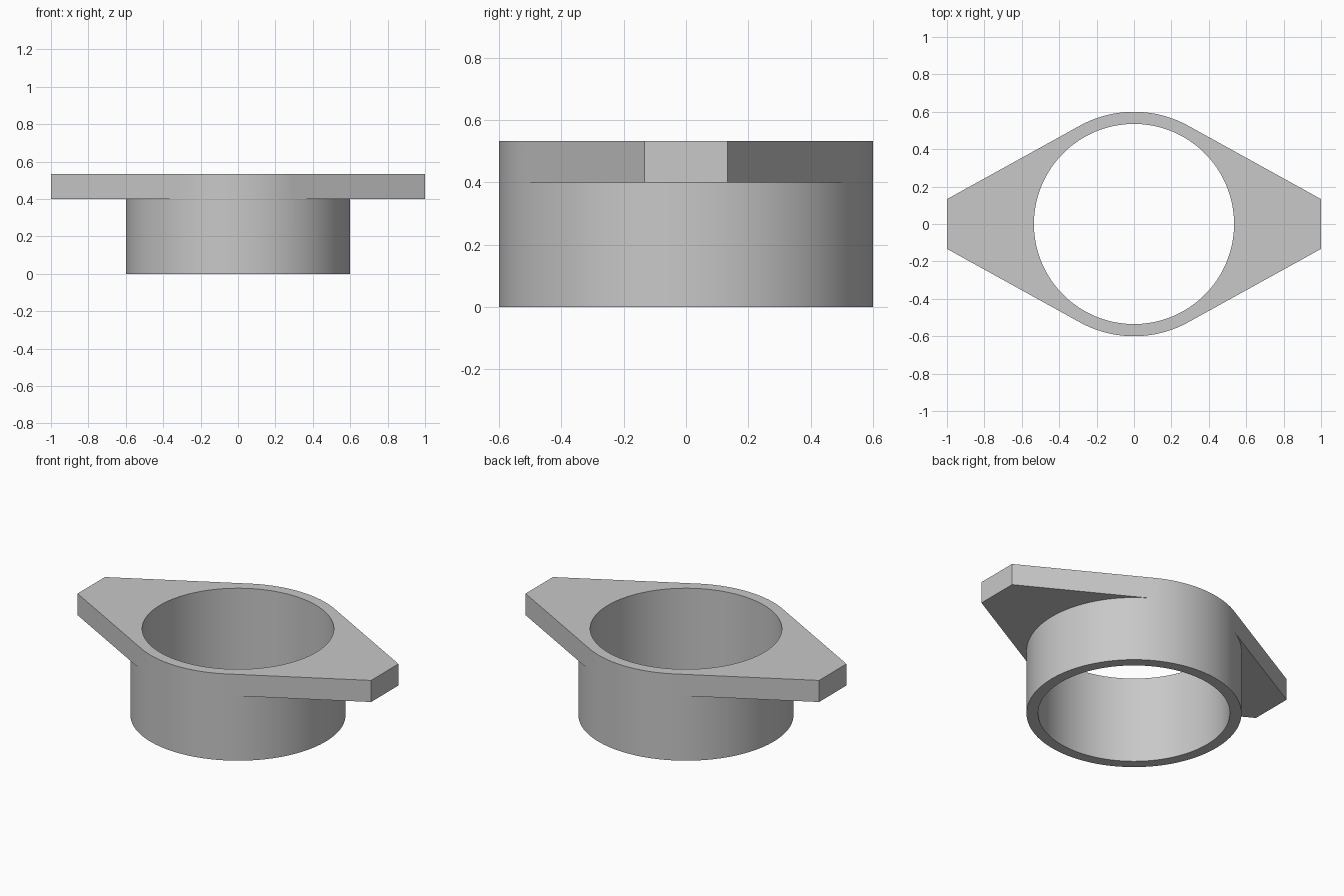
import bpy, bmesh
from math import sin, cos, acos, atan2, hypot, pi, radians

old = bpy.data.objects.get("Cube")
if old:
    bpy.data.objects.remove(old, do_unlink=True)

BORE, SLEEVE = 0.535, 0.6           # radii
FLANGE_Z, TOP_Z = 0.4, 0.533        # underside and top of the flange
TIP_X, TIP_Y = 1.0, 0.133           # corner of the flange tip

corner = atan2(TIP_Y, TIP_X)
tangent = corner + acos(SLEEVE / hypot(TIP_X, TIP_Y))


def span(a, b, n):
    return [a + (b - a) * i / n for i in range(n)]


# Angles of one quadrant, then mirrored around the full turn
quarter = span(0, corner, 4) + span(corner, tangent, 24) + span(tangent, pi / 2, 14)
half = quarter + [pi / 2] + [pi - a for a in reversed(quarter[1:])]
angles = half + [a + pi for a in half]


def flange_radius(a):
    """Outline: flat tip, straight side tangent to the sleeve, then the sleeve arc."""
    q = atan2(abs(sin(a)), abs(cos(a)))
    if q >= tangent - 1e-6:
        return SLEEVE
    return min(TIP_X / cos(q), SLEEVE / cos(q - tangent))


def bore(a):
    return BORE


def sleeve(a):
    return SLEEVE


# Closed cross-section swept around the axis
section = [(bore, 0), (sleeve, 0), (sleeve, FLANGE_Z),
           (flange_radius, FLANGE_Z), (flange_radius, TOP_Z), (bore, TOP_Z)]

bm = bmesh.new()
rings = [[bm.verts.new((r(a) * cos(a), r(a) * sin(a), z)) for a in angles]
         for r, z in section]
n = len(angles)
for k, ring in enumerate(rings):
    nxt = rings[(k + 1) % len(rings)]
    for i in range(n):
        j = (i + 1) % n
        bm.faces.new((ring[i], ring[j], nxt[j], nxt[i]))
# Merge where the flange outline meets the sleeve
bmesh.ops.remove_doubles(bm, verts=bm.verts, dist=1e-5)
bmesh.ops.recalc_face_normals(bm, faces=bm.faces)

mesh = bpy.data.meshes.new("flanged_sleeve")
bm.to_mesh(mesh)
bm.free()
obj = bpy.data.objects.new("flanged_sleeve", mesh)
bpy.context.collection.objects.link(obj)

# Plain grey
mat = bpy.data.materials.new("plain_grey")
mat.use_nodes = True
grey = (0.58, 0.58, 0.58, 1)
mat.diffuse_color = grey
for node in mat.node_tree.nodes:
    if node.type == 'BSDF_PRINCIPLED':
        node.inputs["Base Color"].default_value = grey
mesh.materials.append(mat)

bpy.ops.object.select_all(action='DESELECT')
obj.select_set(True)
bpy.context.view_layer.objects.active = obj
bpy.ops.object.shade_smooth_by_angle(angle=radians(25))
